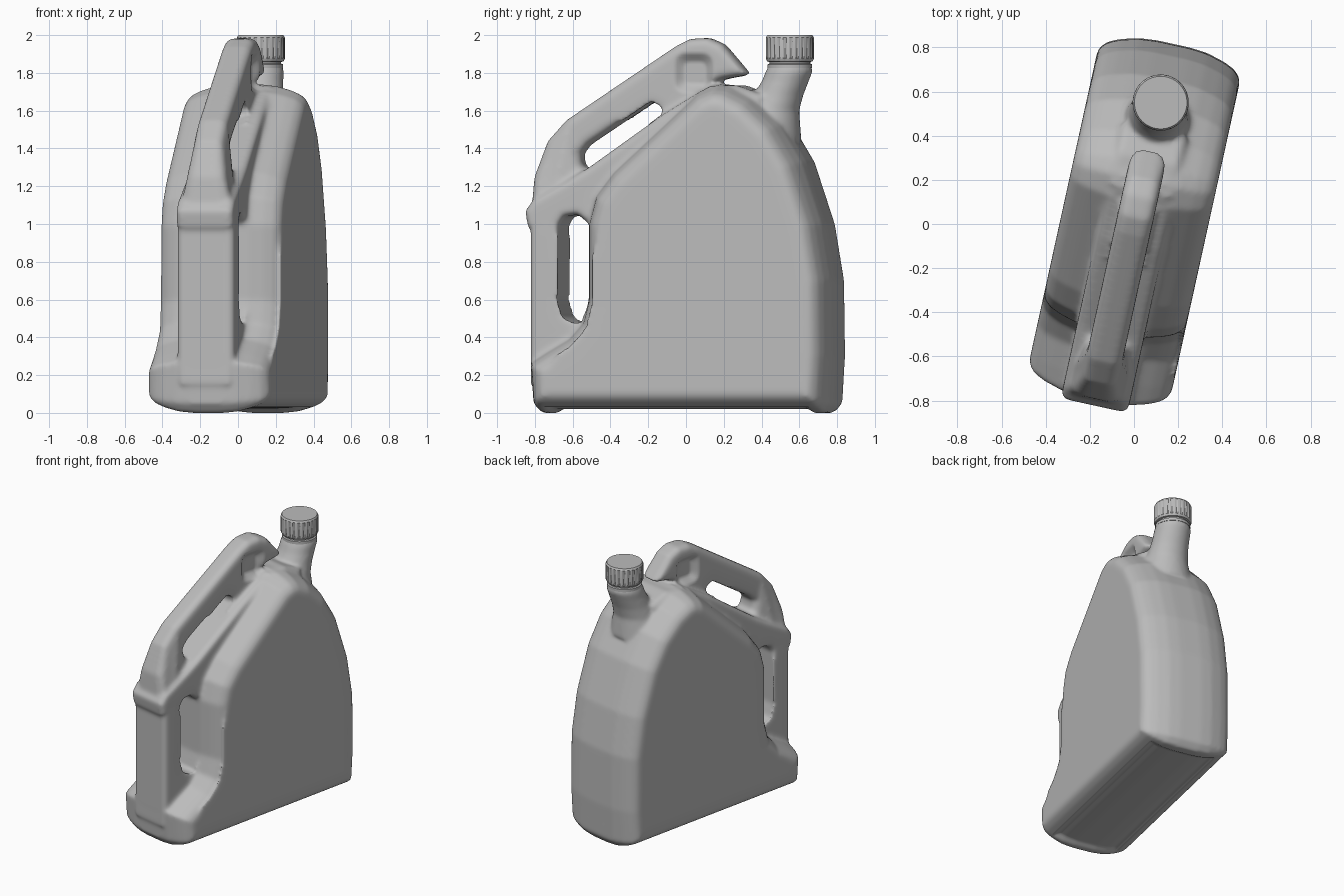
import bpy, bmesh, math
from mathutils import Vector

cube = bpy.data.objects.get("Cube")
if cube:
    bpy.data.objects.remove(cube, do_unlink=True)

TURN = math.radians(-12.4)

grey = bpy.data.materials.new("plain_grey")
grey.use_nodes = True
COLOUR = (0.5, 0.5, 0.5, 1)
grey.diffuse_color = COLOUR
grey.node_tree.nodes["Principled BSDF"].inputs["Base Color"].default_value = COLOUR


def clamp(t):
    return max(0.0, min(1.0, t))


def inset(points, d):
    """Move every corner of a closed profile inwards along its mitre."""
    pts = [Vector(p) for p in points]
    n = len(pts)
    area = sum(pts[i - 1].cross(pts[i]) for i in range(n))
    side = 1 if area > 0 else -1
    out = []
    for i, p in enumerate(pts):
        a = (p - pts[i - 1]).normalized()
        b = (pts[(i + 1) % n] - p).normalized()
        na, nb = Vector((-a.y, a.x)), Vector((-b.y, b.x))
        out.append(p + (na + nb) * side * d / max(0.5, 1 + na.dot(nb)))
    return out


def loft(bm, rings):
    """Skin a row of equal vertex rings and close both ends."""
    rows = [[bm.verts.new(co) for co in ring] for ring in rings]
    n = len(rows[0])
    for a, b in zip(rows, rows[1:]):
        for i in range(n):
            bm.faces.new((a[i], a[(i + 1) % n], b[(i + 1) % n], b[i]))
    bm.faces.new(rows[0][::-1])
    bm.faces.new(rows[-1])


def slab(bm, profile, layers, widen=lambda z: 1):
    """Side profile thickened across x; layers are (half width, inset)."""
    full = [(-x, d) for x, d in reversed(layers)] + list(layers)
    loft(bm, [[(x * widen(z), y, z) for y, z in inset(profile, d)] for x, d in full])


def circle(y, z, radius, sides=48, groove=0):
    return [((radius - groove * (i % 4 == 0)) * math.cos(math.tau * i / sides),
             y + (radius - groove * (i % 4 == 0)) * math.sin(math.tau * i / sides), z)
            for i in range(sides)]


def add_object(name, bm):
    bmesh.ops.triangulate(bm, faces=[f for f in bm.faces if len(f.verts) > 4])
    bmesh.ops.recalc_face_normals(bm, faces=bm.faces[:])
    mesh = bpy.data.meshes.new(name)
    bm.to_mesh(mesh)
    bm.free()
    mesh.materials.append(grey)
    obj = bpy.data.objects.new(name, mesh)
    bpy.context.collection.objects.link(obj)
    obj.rotation_euler.z = TURN
    return obj


def shade(obj, degrees):
    bpy.ops.object.select_all(action='DESELECT')
    obj.select_set(True)
    bpy.context.view_layer.objects.active = obj
    bpy.ops.object.shade_smooth_by_angle(angle=math.radians(degrees))


bm = bmesh.new()

# Tank with softened side edges
tank = [(-.76, 0), (-.8, .05), (-.815, .27), (-.72, .33), (-.6, .4), (-.53, .48),
        (-.5, .6), (-.5, 1), (-.46, 1.15), (-.36, 1.28), (.1, 1.7), (.2, 1.74),
        (.28, 1.73), (.4, 1.67), (.55, 1.53), (.67, 1.33), (.78, 1), (.83, .7),
        (.835, .3), (.82, .05), (.78, 0)]
slab(bm, tank, [(.08, 0), (.16, .008), (.24, .03), (.29, .052), (.32, .08), (.33, .11)])

# Raised spine running up to the neck
spine = [(-.83, .98), (-.845, 1.07), (-.8, 1.13), (-.6, 1.24), (-.5, 1.3), (-.1, 1.58),
         (.15, 1.73), (.3, 1.735), (.45, 1.68), (.45, 1.55), (.1, 1.5), (-.4, 1.1),
         (-.5, 1), (-.56, 1.05), (-.63, 1.04), (-.68, .96)]
slab(bm, spine, [(.13, 0), (.155, .02)])

# Front pillar and its foot
pillar = [(-.815, .15), (-.815, 1.04), (-.66, 1.04), (-.67, .6), (-.64, .5),
          (-.58, .475), (-.4, .48), (-.4, .15)]
slab(bm, pillar, [(.13, 0), (.155, .02)])

# Carrying handle, flaring out where it meets the pillar
handle = [(-.82, 1.08), (-.81, 1.25), (-.74, 1.44), (-.64, 1.55), (-.05, 1.94),
          (.03, 1.98), (.13, 1.985), (.21, 1.95), (.34, 1.8), (.32, 1.785),
          (.2, 1.765), (.12, 1.72), (.1, 1.6), (0, 1.53), (-.1, 1.5), (-.11, 1.57),
          (-.12, 1.62), (-.17, 1.65), (-.52, 1.42), (-.56, 1.37), (-.55, 1.31),
          (-.5, 1.27), (-.5, 1.15), (-.7, 1.05)]
slab(bm, handle, [(.045, 0), (.07, .012), (.082, .035)],
     lambda z: 1 + .75 * clamp((1.36 - z) / .28))

# Leaning neck
neck = [(.42, 1.45, .2), (.46, 1.6, .15), (.5, 1.68, .132), (.54, 1.76, .124),
        (.56, 1.81, .124), (.563, 1.83, .115), (.563, 1.88, .1)]
loft(bm, [circle(*ring) for ring in neck])

# Fuse the parts into one moulded skin
shell = add_object("moulded_shell", bm)
fuse = shell.modifiers.new("fuse", 'REMESH')
fuse.mode = 'VOXEL'
fuse.voxel_size = .0125
soften = shell.modifiers.new("soften", 'SMOOTH')
soften.factor = .5
soften.iterations = 9
bpy.context.view_layer.update()
mesh = bpy.data.meshes.new_from_object(
    shell.evaluated_get(bpy.context.evaluated_depsgraph_get()))
shell.modifiers.clear()
shell.data = mesh
if not mesh.materials:
    mesh.materials.append(grey)

# Press in the thumb dimples and the underside
for v in mesh.vertices:
    x, y, z = v.co
    if z > 1.6:
        reach = (abs(y - .06) ** 4 + abs(z - 1.8) ** 4) ** .25
        v.co.x *= 1 - .45 * clamp((.105 - reach) / .045)
    if z < .03:
        edge = min(.25 - abs(x), .72 - abs(y))
        v.co.z += .02 * clamp(edge / .04)
shade(shell, 60)

# Ribbed screw cap with its tamper ring
bm = bmesh.new()
cap = [(1.825, .118, 0), (1.845, .118, 0), (1.849, .108, 0), (1.858, .108, 0),
       (1.861, .12, 0), (1.875, .127, 0), (1.878, .127, .005), (1.985, .127, .005),
       (1.988, .126, 0), (2, .119, 0)]
loft(bm, [circle(.563, z, r, 96, g) for z, r, g in cap])
shade(add_object("screw_cap", bm), 35)
